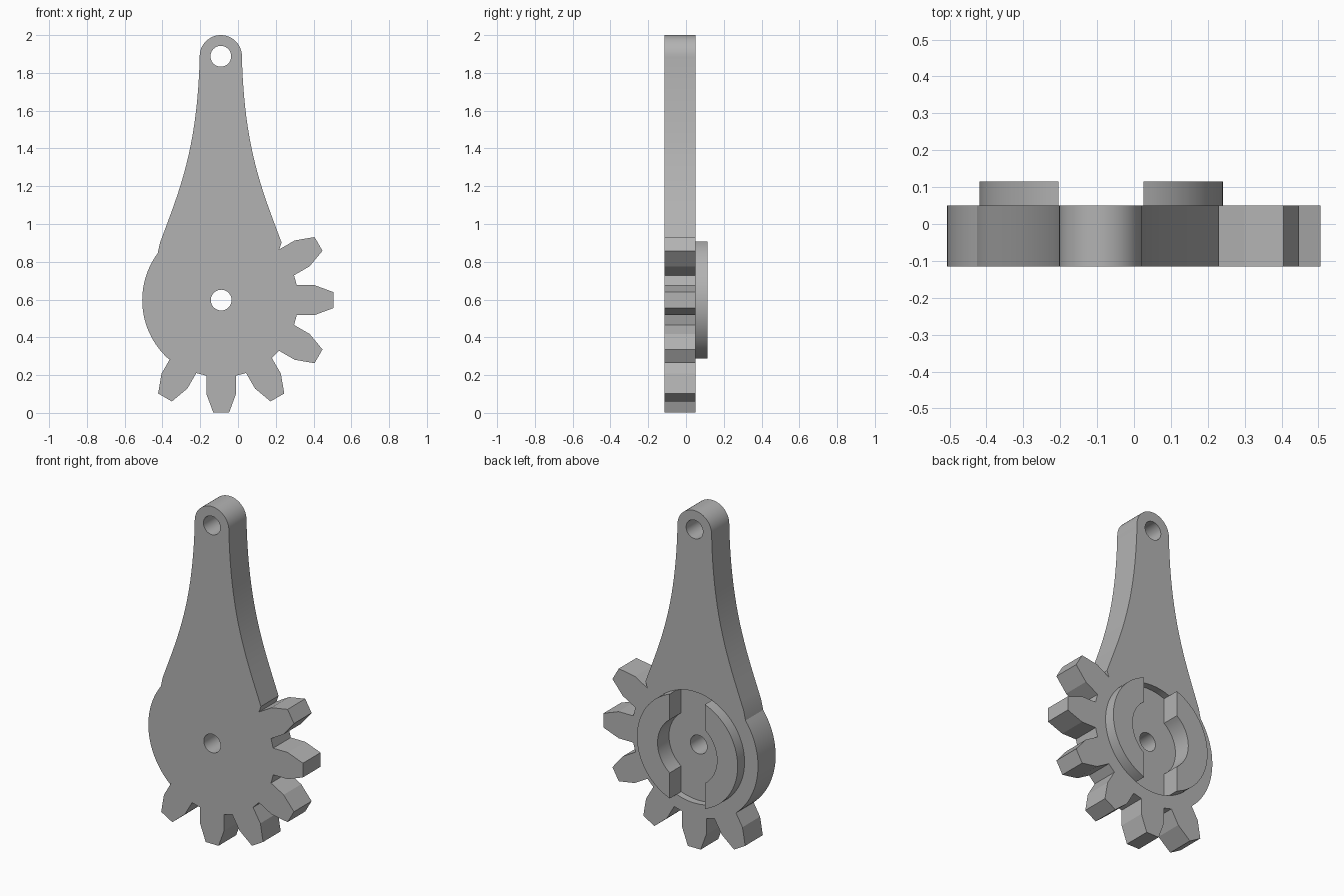
import bpy, bmesh
from math import sin, cos, asin, sqrt, radians, pi

cube = bpy.data.objects.get("Cube")
if cube:
    bpy.data.objects.remove(cube, do_unlink=True)

HUB = (-0.089, 0.597)       # gear centre, x and z
EYE = (-0.091, 1.888)       # hole at the end of the arm
FRONT, BACK, BOSS_TOP, FLOOR = -0.115, 0.05, 0.115, 0.008
BODY_R, BOSS_R, NOTCH_R, SLOT, HOLE_R = 0.418, 0.33, 0.195, 0.115, 0.055

grey = bpy.data.materials.new("plain grey")
grey.use_nodes = True
colour = (0.45, 0.45, 0.45, 1)
grey.diffuse_color = colour
grey.node_tree.nodes["Principled BSDF"].inputs["Base Color"].default_value = colour


def arc(centre, r, start, end, steps):
    """Points along an arc, angles in radians."""
    angles = [start + (end - start) * i / steps for i in range(steps + 1)]
    return [(centre[0] + r * cos(a), centre[1] + r * sin(a)) for a in angles]


def plate(name, outline, y0, y1):
    """Extrude an x-z outline from y0 to y1."""
    bm = bmesh.new()
    face = bm.faces.new([bm.verts.new((x, y0, z)) for x, z in outline])
    side = bmesh.ops.extrude_face_region(bm, geom=[face])
    moved = [v for v in side["geom"] if isinstance(v, bmesh.types.BMVert)]
    bmesh.ops.translate(bm, verts=moved, vec=(0, y1 - y0, 0))
    bmesh.ops.recalc_face_normals(bm, faces=bm.faces)
    mesh = bpy.data.meshes.new(name)
    bm.to_mesh(mesh)
    bm.free()
    mesh.materials.append(grey)
    obj = bpy.data.objects.new(name, mesh)
    bpy.context.collection.objects.link(obj)
    return obj


def activate(obj):
    bpy.ops.object.select_all(action="DESELECT")
    obj.select_set(True)
    bpy.context.view_layer.objects.active = obj


def cut(obj, cutter):
    cutter.hide_render = True
    mod = obj.modifiers.new("cut", "BOOLEAN")
    mod.operation, mod.solver, mod.object = "DIFFERENCE", "EXACT", cutter
    activate(obj)
    bpy.ops.object.modifier_apply(modifier=mod.name)
    bpy.data.objects.remove(cutter, do_unlink=True)


def tooth(angle):
    """One gear tooth, counter-clockwise."""
    half = [(0.40, 0.079), (0.495, 0.079), (0.595, 0.042)]
    pts = [(r, -w) for r, w in half] + [(r, w) for r, w in reversed(half)]
    c, s = cos(angle), sin(angle)
    return [(HUB[0] + r * c - w * s, HUB[1] + r * s + w * c) for r, w in pts]


def arm_side(steps=20):
    """Half-width of the flaring arm from bottom to top, by smooth interpolation."""
    keys = [(0.85, 0.34), (1.0, 0.285), (1.2, 0.215), (1.4, 0.163), (1.6, 0.131), (1.88, 0.112)]
    result = []
    for i in range(steps + 1):
        z = keys[0][0] + (keys[-1][0] - keys[0][0]) * i / steps
        w = 0
        for j, (zj, wj) in enumerate(keys):
            for k, (zk, _) in enumerate(keys):
                if k != j:
                    wj *= (z - zk) / (zj - zk)
            w += wj
        result.append((z, w))
    return result


# Lever body: six teeth, flaring arm with a round end, then the round back of the gear
outline = []
for step in range(-4, 2):
    outline += tooth(radians(30 * step))
side = arm_side()
outline += [(EYE[0] + w, z) for z, w in side[1:]]
outline += arc(EYE, 0.112, 0, pi, 24)
outline += [(EYE[0] - w, z) for z, w in reversed(side[1:])]
outline += arc(HUB, BODY_R, radians(143.5), radians(229), 24)
body = plate("lever_body", outline, FRONT, BACK)

# Through holes
for centre in (HUB, EYE):
    cut(body, plate("hole_cutter", arc(centre, HOLE_R, 0, 2 * pi, 40)[:-1], -0.3, 0.3))

# Boss halves either side of the slot, and the matching recess in the body
a_out = asin(sqrt(1 - (SLOT / BOSS_R) ** 2))
a_in = asin(sqrt(1 - (SLOT / NOTCH_R) ** 2))
parts = [body]
for name, turn in (("left_boss", 0), ("right_boss", pi)):
    half = arc(HUB, BOSS_R, turn - a_out, turn + a_out, 32)
    half += arc(HUB, NOTCH_R, turn + a_in, turn - a_in, 20)
    parts.append(plate(name, half, BACK, BOSS_TOP))
recess = arc(HUB, NOTCH_R, -a_in, a_in, 20)
recess += arc(HUB, BOSS_R, a_out, pi - a_out, 8)
recess += arc(HUB, NOTCH_R, pi - a_in, pi + a_in, 20)
recess += arc(HUB, BOSS_R, pi + a_out, 2 * pi - a_out, 8)
cut(body, plate("recess_cutter", recess, FLOOR, 0.3))

for part in parts:
    activate(part)
    bpy.ops.object.shade_smooth_by_angle(angle=radians(14))
